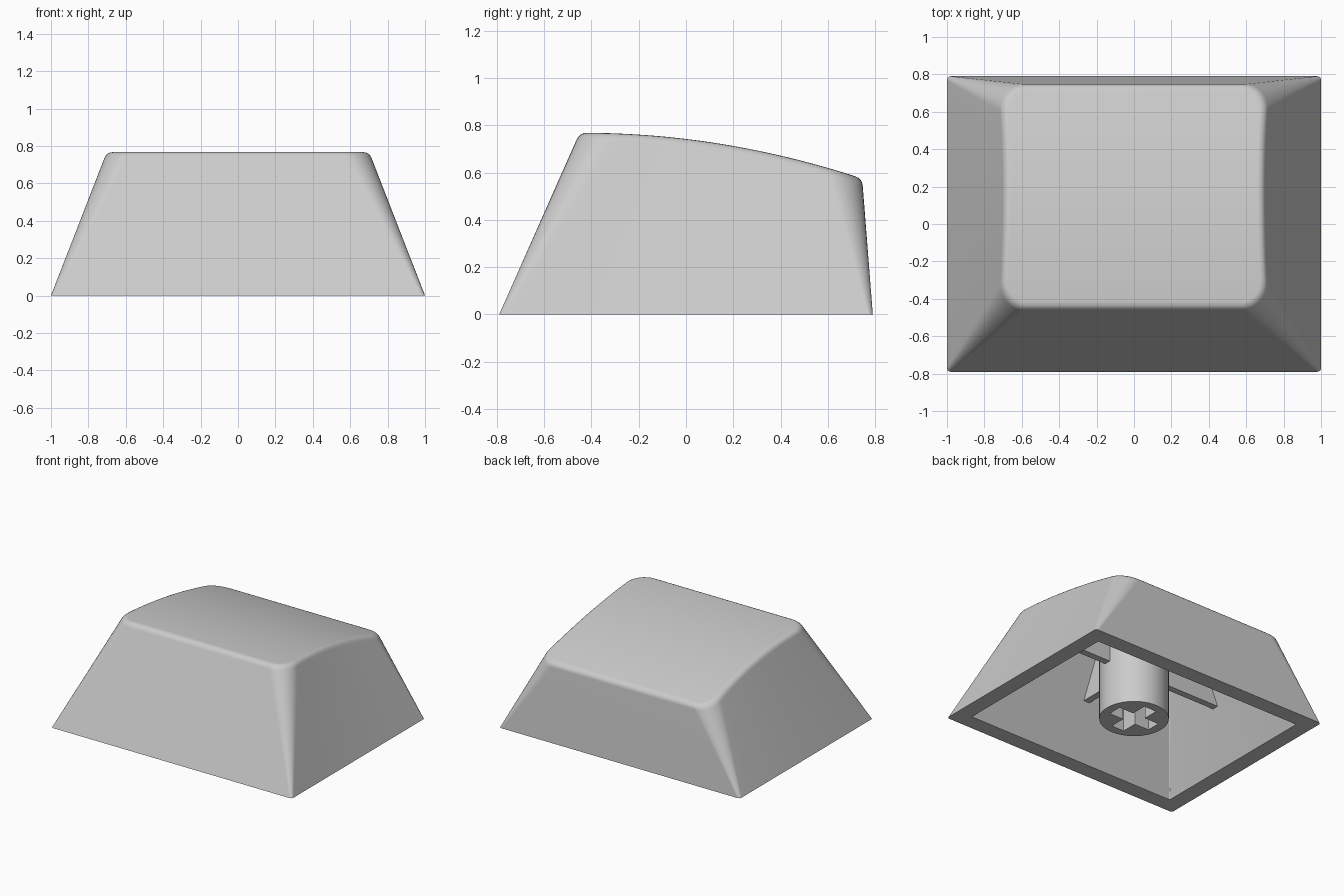
import bpy, bmesh
from math import sin, cos, pi, radians
from mathutils import Vector

if "Cube" in bpy.data.objects:
    bpy.data.objects.remove(bpy.data.objects["Cube"], do_unlink=True)

# Single plastic colour
plastic = bpy.data.materials.new("light grey plastic")
plastic.use_nodes = True
GREY = (0.6, 0.6, 0.6, 1)
plastic.diffuse_color = GREY
plastic.node_tree.nodes["Principled BSDF"].inputs["Base Color"].default_value = GREY

ARC, SIDE = 8, 16          # segments per corner and per curved side
WALL, FILLET = 0.12, 0.03  # wall thickness and rim rounding


def crown(y):
    """Height of the curved top."""
    return 0.768 - 0.14 * (y + 0.43) ** 2


def chord(y):
    """Sloping plane that the side walls are lofted to."""
    return 0.768 + (crown(0.745) - 0.768) * (y + 0.45) / 1.195


def half_outline(hx, y0, y1, r):
    """Right half of a rounded rectangle, front to back: (point, normal)."""
    pts = []
    for cy, start in ((y0 + r, -pi / 2), (y1 - r, 0)):
        for i in range(ARC + 1):
            a = start + i * pi / 2 / ARC
            n = Vector((cos(a), sin(a), 0))
            pts.append((Vector((hx - r, cy, 0)) + n * r, n))
        if start:
            for i in range(1, SIDE):
                y = y0 + r + (y1 - y0 - 2 * r) * i / SIDE
                pts.append((Vector((hx, y, 0)), Vector((1, 0, 0))))
    return pts


def wall_point(base, top, drop):
    """Follow a wall line up to a set depth below the curved top."""
    top = Vector((top.x, top.y, chord(top.y)))
    k = 1
    for _ in range(10):
        k = (crown(base.y + (top.y - base.y) * k) - drop) / top.z
    return base.lerp(top, k)


def add_ring(bm, half):
    right = [bm.verts.new(p) for p in half]
    left = [bm.verts.new((-p.x, p.y, p.z)) for p in half]
    return right + left[::-1]


def bridge(bm, a, b):
    for i in range(len(a)):
        j = (i + 1) % len(a)
        bm.faces.new((a[i], a[j], b[j], b[i]))


def cap(bm, ring):
    """Close a ring with strips running left to right."""
    for i in range(len(ring) // 2 - 1):
        bm.faces.new((ring[i], ring[i + 1], ring[-2 - i], ring[-1 - i]))


def finish(bm, name):
    bmesh.ops.recalc_face_normals(bm, faces=bm.faces)
    mesh = bpy.data.meshes.new(name)
    bm.to_mesh(mesh)
    bm.free()
    obj = bpy.data.objects.new(name, mesh)
    bpy.context.collection.objects.link(obj)
    mesh.materials.append(plastic)
    return obj


def activate(obj):
    bpy.ops.object.select_all(action='DESELECT')
    obj.select_set(True)
    bpy.context.view_layer.objects.active = obj


def smooth(obj):
    activate(obj)
    bpy.ops.object.shade_smooth_by_angle(angle=radians(30))
    mod = obj.modifiers.new("even shading", 'WEIGHTED_NORMAL')
    mod.keep_sharp = True


# Hollow shell: outer walls, rounded rim, curved top, cavity
bm = bmesh.new()
base = half_outline(1, -0.79, 0.79, 0.02)
top = half_outline(0.71, -0.45, 0.745, 0.14)
outer_base = add_ring(bm, [p for p, n in base])
last = outer_base
for step in range(5):
    t = step / 4
    ring = []
    for (b, _), (p, n) in zip(base, top):
        low, corner = wall_point(b, p, FILLET), wall_point(b, p, 0)
        end = corner - n * FILLET
        end.z = crown(end.y)
        ring.append(low.lerp(corner, t).lerp(corner.lerp(end, t), t))
    ring = add_ring(bm, ring)
    bridge(bm, last, ring)
    last = ring
cap(bm, last)

inner = half_outline(1 - WALL, -0.79 + WALL, 0.79 - WALL, 0.006)
ceiling = half_outline(0.71 - WALL, -0.45 + WALL, 0.745 - WALL, 0.006)
inner_base = add_ring(bm, [p for p, n in inner])
inner_top = add_ring(bm, [wall_point(b, p, WALL)
                          for (b, _), (p, n) in zip(inner, ceiling)])
bridge(bm, outer_base, inner_base)
bridge(bm, inner_base, inner_top)
cap(bm, inner_top)
smooth(finish(bm, "shell"))


def box(name, size, centre):
    bm = bmesh.new()
    bmesh.ops.create_cube(bm, size=1)
    bmesh.ops.scale(bm, vec=size, verts=bm.verts)
    bmesh.ops.translate(bm, vec=centre, verts=bm.verts)
    return finish(bm, name)


# Stem with a cross-shaped socket
bm = bmesh.new()
bmesh.ops.create_cone(bm, cap_ends=True, segments=64, radius1=0.237,
                      radius2=0.237, depth=0.635)
bmesh.ops.translate(bm, vec=(0, 0, 0.015 + 0.635 / 2), verts=bm.verts)
stem = finish(bm, "stem")
for size in ((0.345, 0.105, 0.7), (0.105, 0.345, 0.7)):
    cutter = box("socket_cutter", size, (0, 0, 0))
    cutter.hide_render = True
    mod = stem.modifiers.new("socket", 'BOOLEAN')
    mod.operation = 'DIFFERENCE'
    mod.solver = 'EXACT'
    mod.object = cutter
    activate(stem)
    bpy.ops.object.modifier_apply(modifier=mod.name)
    bpy.data.objects.remove(cutter, do_unlink=True)
smooth(stem)


# Ribs from the stem to each wall
def rib(name, direction, low_end, high_end, high_z, stem_z):
    d = Vector(direction)
    side = Vector((-d.y, d.x, 0)) * 0.025
    profile = ((0.21, 0.37), (low_end, 0.37), (high_end, high_z), (0.21, stem_z))
    bm = bmesh.new()
    a, b = [[bm.verts.new(d * r + Vector((0, 0, z)) + side * s)
             for r, z in profile] for s in (-1, 1)]
    bm.faces.new(a)
    bm.faces.new(b)
    bridge(bm, a, b)
    finish(bm, name)


rib("left_rib", (1, 0, 0), 0.79, 0.68, 0.65, 0.65)
rib("right_rib", (-1, 0, 0), 0.79, 0.68, 0.65, 0.65)
rib("front_rib", (0, -1, 0), 0.55, 0.40, 0.68, 0.67)
rib("back_rib", (0, 1, 0), 0.68, 0.66, 0.52, 0.63)
